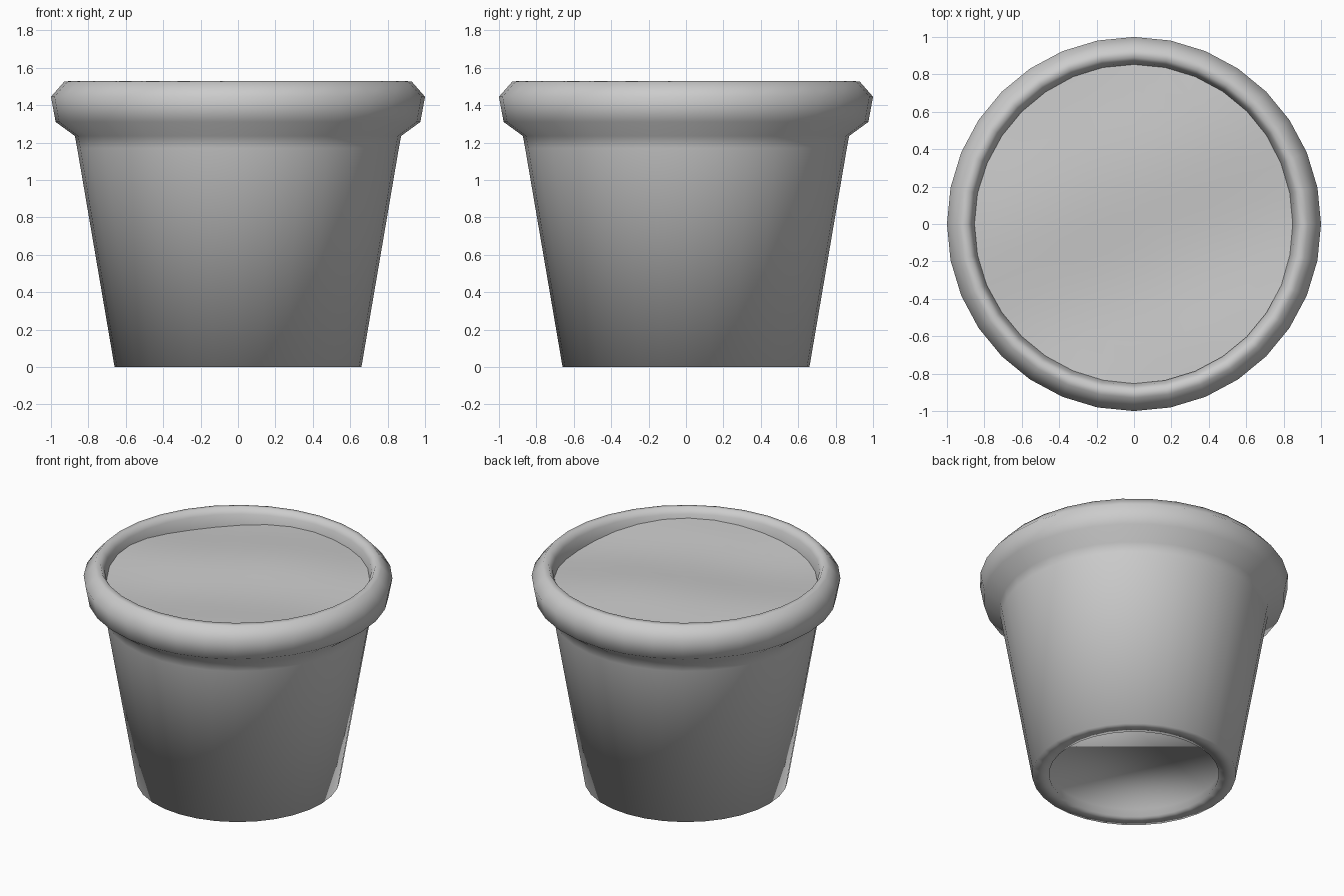
import bpy, bmesh
from math import sin, cos, pi

if "Cube" in bpy.data.objects:
    bpy.data.objects.remove(bpy.data.objects["Cube"])

SIDES = 32


def make_object(name, bm):
    bmesh.ops.recalc_face_normals(bm, faces=bm.faces[:])
    for f in bm.faces:
        f.smooth = True
    mesh = bpy.data.meshes.new(name)
    bm.to_mesh(mesh)
    bm.free()
    obj = bpy.data.objects.new(name, mesh)
    bpy.context.collection.objects.link(obj)
    return obj


def ring(bm, r, z):
    """Ring of vertices; z may be a number or a function of x, y."""
    verts = []
    for i in range(SIDES):
        a = 2 * pi * i / SIDES
        x, y = r * cos(a), r * sin(a)
        verts.append(bm.verts.new((x, y, z(x, y) if callable(z) else z)))
    return verts


def bridge(bm, a, b):
    for i in range(SIDES):
        j = (i + 1) % SIDES
        bm.faces.new((a[i], a[j], b[j], b[i]))


# Pot: recessed base, foot ring, tapered wall, rolled rim, inner wall
profile = [(0.56, 0.06), (0.55, 0.0), (0.66, 0.0), (0.86, 1.17),
           (0.872, 1.235), (0.975, 1.31), (1.0, 1.445), (0.93, 1.525),
           (0.89, 1.53), (0.865, 1.49), (0.85, 1.42), (0.84, 1.31)]
bm = bmesh.new()
rings = [ring(bm, r, z) for r, z in profile]
for lower, upper in zip(rings, rings[1:]):
    bridge(bm, lower, upper)
bm.faces.new(rings[0])
make_object("flower_pot", bm)


# Soil: gently uneven disc just below the rim
def soil_height(x, y):
    return (1.435 + 0.018 * sin(4.0 * x + 1.5 * y + 0.6)
            + 0.014 * sin(5.0 * y - 2.0 * x))


bm = bmesh.new()
soil = [ring(bm, 0.853 * k / 8, soil_height) for k in range(1, 9)]
for inner, outer in zip(soil, soil[1:]):
    bridge(bm, inner, outer)
centre = bm.verts.new((0, 0, soil_height(0, 0)))
for i in range(SIDES):
    bm.faces.new((centre, soil[0][i], soil[0][(i + 1) % SIDES]))
bmesh.ops.recalc_face_normals(bm, faces=bm.faces[:])
soil_obj = make_object("soil", bm)
if soil_obj.data.polygons[0].normal.z < 0:
    soil_obj.data.flip_normals()
